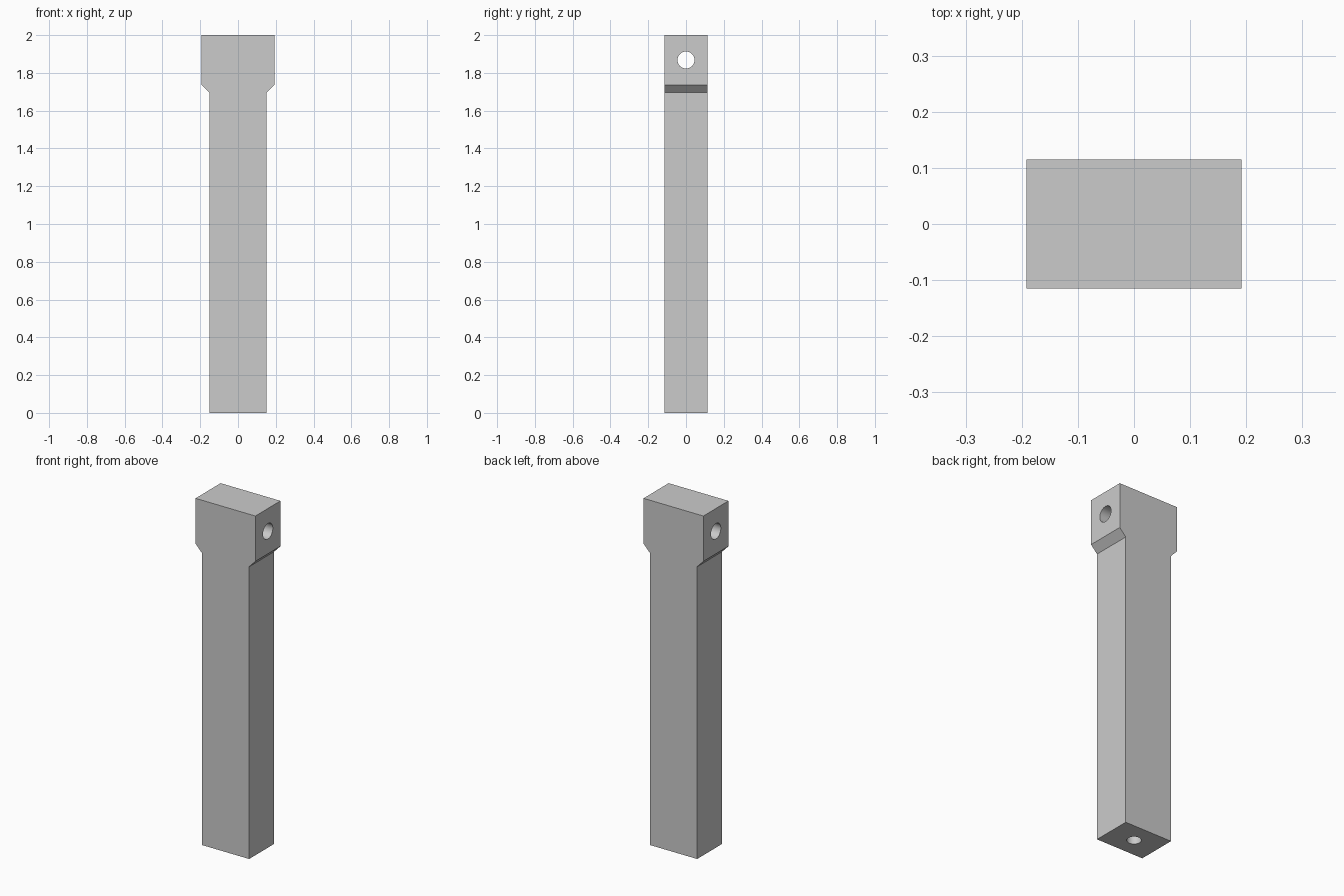
import bpy
import bmesh
from math import pi
from mathutils import Matrix, Vector

default_cube = bpy.data.objects.get("Cube")
if default_cube:
    bpy.data.objects.remove(default_cube, do_unlink=True)

HALF_DEPTH = 0.115

grey = bpy.data.materials.new("plain grey")
grey.use_nodes = True
colour = (0.6, 0.6, 0.6, 1)
grey.diffuse_color = colour
grey.node_tree.nodes["Principled BSDF"].inputs["Base Color"].default_value = colour


def add_object(name, bm):
    bmesh.ops.recalc_face_normals(bm, faces=bm.faces)
    mesh = bpy.data.meshes.new(name)
    bm.to_mesh(mesh)
    bm.free()
    mesh.materials.append(grey)
    obj = bpy.data.objects.new(name, mesh)
    bpy.context.collection.objects.link(obj)
    return obj


def drill(target, name, radius, length, matrix):
    """Cut a round hole, then discard the cutter."""
    bm = bmesh.new()
    bmesh.ops.create_cone(bm, cap_ends=True, segments=48, radius1=radius,
                          radius2=radius, depth=length, matrix=matrix)
    cutter = add_object(name, bm)
    cutter.hide_render = True
    cut = target.modifiers.new(name, "BOOLEAN")
    cut.operation = "DIFFERENCE"
    cut.solver = "EXACT"
    cut.object = cutter
    bpy.ops.object.modifier_apply(modifier=cut.name)
    bpy.data.objects.remove(cutter, do_unlink=True)


# Straight shank flaring into a wider head, mirrored profile extruded in depth
half = [(0.152, 0), (0.152, 1.695), (0.192, 1.737), (0.192, 2)]
outline = half + [(-x, z) for x, z in reversed(half)]
bm = bmesh.new()
face = bm.faces.new([bm.verts.new((x, -HALF_DEPTH, z)) for x, z in outline])
extruded = bmesh.ops.extrude_face_region(bm, geom=[face])
bmesh.ops.translate(bm, vec=Vector((0, 2 * HALF_DEPTH, 0)),
                    verts=[v for v in extruded["geom"]
                           if isinstance(v, bmesh.types.BMVert)])
body = add_object("post_body", bm)
bpy.context.view_layer.objects.active = body
body.select_set(True)

# Cross hole through the head
drill(body, "head_cross_hole", 0.045, 1,
      Matrix.Translation((0, 0, 1.868)) @ Matrix.Rotation(pi / 2, 4, "Y"))

# Blind hole in the foot
drill(body, "foot_hole", 0.038, 0.6, Matrix.Identity(4))

bpy.ops.object.shade_smooth_by_angle()
